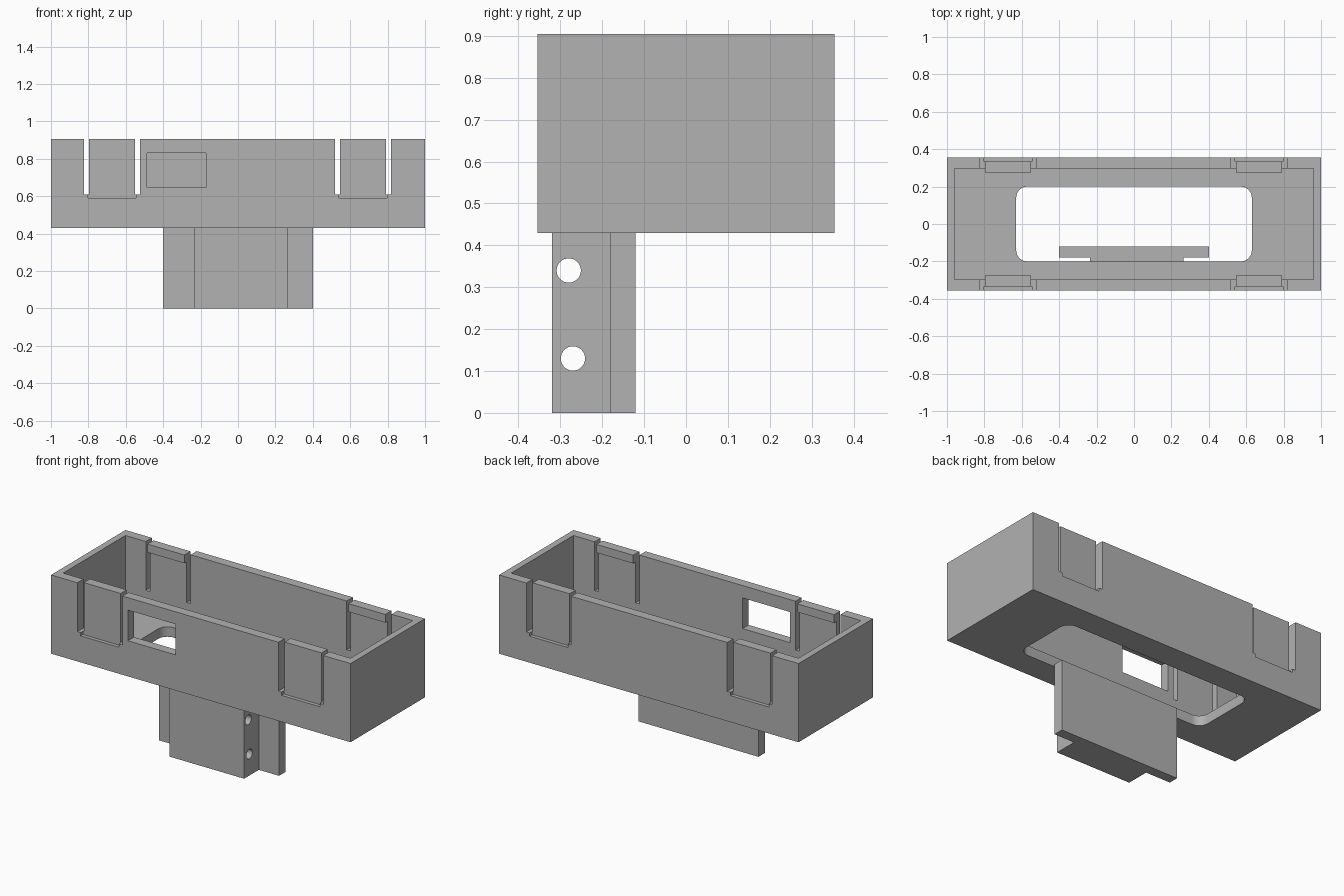
import bpy
import bmesh
import math
from mathutils import Matrix, Vector

cube = bpy.data.objects.get("Cube")
if cube:
    bpy.data.objects.remove(cube, do_unlink=True)

grey = bpy.data.materials.new("plain grey")
grey.use_nodes = True
colour = (0.445, 0.445, 0.445, 1)
grey.diffuse_color = colour
grey.node_tree.nodes["Principled BSDF"].inputs["Base Color"].default_value = colour


def finish(name, bm):
    bmesh.ops.recalc_face_normals(bm, faces=bm.faces)
    mesh = bpy.data.meshes.new(name)
    bm.to_mesh(mesh)
    bm.free()
    obj = bpy.data.objects.new(name, mesh)
    bpy.context.collection.objects.link(obj)
    mesh.materials.append(grey)
    return obj


def box(name, x, y, z):
    """Box from its (low, high) limits on each axis."""
    bm = bmesh.new()
    bmesh.ops.create_cube(bm, size=1)
    for v in bm.verts:
        v.co = Vector([lo + (hi - lo) * (c + 0.5)
                       for c, (lo, hi) in zip(v.co, (x, y, z))])
    return finish(name, bm)


def prism(name, outline, z_low, z_high):
    """Vertical extrusion of a plan outline."""
    bm = bmesh.new()
    face = bm.faces.new([bm.verts.new((x, y, z_low)) for x, y in outline])
    new = bmesh.ops.extrude_face_region(bm, geom=[face])["geom"]
    verts = [g for g in new if isinstance(g, bmesh.types.BMVert)]
    bmesh.ops.translate(bm, verts=verts, vec=(0, 0, z_high - z_low))
    return finish(name, bm)


def rod_x(name, y, z, radius):
    bm = bmesh.new()
    turn = Matrix.Translation((0, y, z)) @ Matrix.Rotation(math.pi / 2, 4, "Y")
    bmesh.ops.create_cone(bm, cap_ends=True, segments=32, radius1=radius,
                          radius2=radius, depth=1, matrix=turn)
    return finish(name, bm)


def cut(target, cutter):
    cutter.hide_render = True
    mod = target.modifiers.new("cut", "BOOLEAN")
    mod.operation = "DIFFERENCE"
    mod.solver = "EXACT"
    mod.object = cutter
    bpy.context.view_layer.objects.active = target
    bpy.ops.object.modifier_apply(modifier=mod.name)
    bpy.data.objects.remove(cutter, do_unlink=True)


def smooth(obj):
    bpy.ops.object.select_all(action="DESELECT")
    obj.select_set(True)
    bpy.context.view_layer.objects.active = obj
    bpy.ops.object.shade_smooth_by_angle(angle=math.radians(30))


BASE, TOP, FLOOR = 0.43, 0.905, 0.49
OUT_Y, IN_Y = 0.355, 0.297

# Open tray
tray = box("tray", (-1, 1), (-OUT_Y, OUT_Y), (BASE, TOP))
cut(tray, box("cavity", (-0.96, 0.96), (-IN_Y, IN_Y), (FLOOR, 1)))

# Rounded opening in the tray floor
radius = 0.06
outline = []
for i, (sx, sy) in enumerate([(1, 1), (-1, 1), (-1, -1), (1, -1)]):
    for step in range(9):
        a = math.pi / 2 * (i + step / 8)
        outline.append((sx * (0.63 - radius) + radius * math.cos(a),
                        sy * (0.2 - radius) + radius * math.sin(a)))
cut(tray, prism("floor_opening", outline, 0.3, 0.55))

# Window in the front wall
cut(tray, box("window", (-0.487, -0.17), (-0.4, -0.25), (0.645, 0.83)))


def span(side, near, far):
    return tuple(sorted((side * near, side * far)))


# Four spring clips: two slots, a recessed tongue and an inner catch each
for cx, end in ((-0.674, "right"), (0.668, "left")):
    for side, face in ((-1, "front"), (1, "back")):
        for lo, hi in ((-0.15, -0.123), (0.123, 0.15)):
            cut(tray, box("slot", (cx + lo, cx + hi),
                          span(side, 0.25, 0.4), (0.61, 1)))
        cut(tray, box("recess", (cx - 0.128, cx + 0.128),
                      span(side, 0.333, 0.4), (0.59, 1)))
        box(f"{face}_{end}_clip_catch", (cx - 0.123, cx + 0.123),
            span(side, 0.275, IN_Y), (0.855, TOP))
smooth(tray)

# Mounting bracket: wide back plate with a thicker block in front
plan = [(-0.4, -0.12), (-0.4, -0.18), (-0.235, -0.18), (-0.235, -0.32),
        (0.265, -0.32), (0.265, -0.18), (0.4, -0.18), (0.4, -0.12)]
bracket = prism("mounting_bracket", plan, 0, BASE)
for y, z in ((-0.28, 0.34), (-0.27, 0.13)):
    cut(bracket, rod_x("screw_hole", y, z, 0.029))
smooth(bracket)
